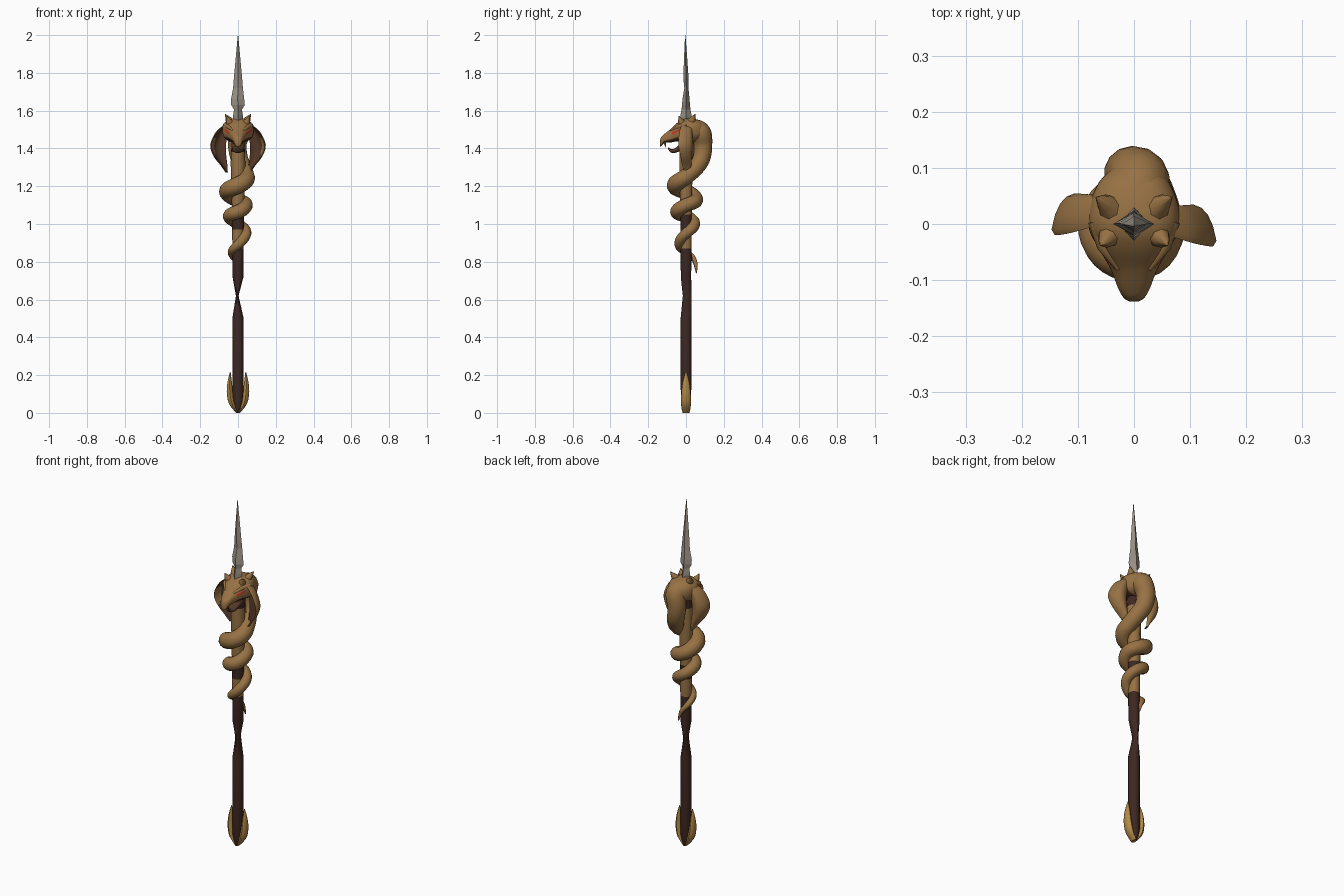
import bpy, bmesh, math
from mathutils import Vector

if "Cube" in bpy.data.objects:
    bpy.data.objects.remove(bpy.data.objects["Cube"])


def mat(name, rgb):
    m = bpy.data.materials.new(name)
    m.diffuse_color = (*rgb, 1)
    m.use_nodes = True
    m.node_tree.nodes["Principled BSDF"].inputs["Base Color"].default_value = m.diffuse_color
    return m


TAN = mat("tan_scales", (0.31, 0.168, 0.058))
WOOD = mat("dark_wood", (0.048, 0.021, 0.015))
STEEL = mat("grey_steel", (0.33, 0.29, 0.24))
GOLD = mat("old_gold", (0.44, 0.25, 0.06))
RED = mat("red_eye", (0.60, 0.04, 0.02))
DARK = mat("brown_underside", (0.085, 0.038, 0.02))


def loft(name, rings, mats, rule=None, smooth=45):
    """Skin closed rings of points; rule(centre, normal) picks a material index."""
    bm = bmesh.new()
    vs = [[bm.verts.new(p) for p in r] for r in rings]
    n = len(rings[0])
    for a, b in zip(vs, vs[1:]):
        for i in range(n):
            j = (i + 1) % n
            bm.faces.new((a[i], a[j], b[j], b[i]))
    bm.faces.new(vs[0][::-1])
    bm.faces.new(vs[-1])
    bmesh.ops.recalc_face_normals(bm, faces=bm.faces)
    for f in bm.faces:
        f.smooth = False
        if rule:
            f.material_index = rule(f.calc_center_median(), f.normal)
    me = bpy.data.meshes.new(name)
    bm.to_mesh(me)
    bm.free()
    for m in mats:
        me.materials.append(m)
    ob = bpy.data.objects.new(name, me)
    bpy.context.collection.objects.link(ob)
    if smooth:
        bpy.ops.object.select_all(action='DESELECT')
        ob.select_set(True)
        bpy.context.view_layer.objects.active = ob
        bpy.ops.object.shade_smooth_by_angle(angle=math.radians(smooth))
    return ob


def spline(rows, steps):
    """Catmull-Rom interpolation of equal-length tuples."""
    out = []
    P = [rows[0]] + list(rows) + [rows[-1]]
    for k in range(1, len(P) - 2):
        for s in range(steps):
            t = s / steps
            out.append(tuple(
                0.5 * (2 * b + (c - a) * t + (2 * a - 5 * b + 4 * c - d) * t * t
                       + (3 * b - a - 3 * c + d) * t ** 3)
                for a, b, c, d in zip(*P[k - 1:k + 3])))
    return out + [tuple(rows[-1])]


def zring(cx, cy, z, rx, ry, n, off=0.0):
    return [Vector((cx + rx * math.cos(off + math.tau * i / n),
                    cy + ry * math.sin(off + math.tau * i / n), z)) for i in range(n)]


def tube(name, pts, mats, n=14, rule=None):
    """Tube through (x, y, z, radius) points with a transported frame."""
    P = [Vector(p[:3]) for p in pts]
    T = [(P[min(i + 1, len(P) - 1)] - P[max(i - 1, 0)]).normalized() for i in range(len(P))]
    u = T[0].orthogonal().normalized()
    rings = []
    for i, p in enumerate(P):
        if i:
            u = T[i - 1].rotation_difference(T[i]) @ u
        v = T[i].cross(u)
        r = max(pts[i][3], 0.001)
        rings.append([p + r * (math.cos(math.tau * k / n) * u + math.sin(math.tau * k / n) * v)
                      for k in range(n)])
    return loft(name, rings, mats, rule)


# Shaft: wooden pole pinched at one height, tan in the upper coils, dark in the mouth
shaft_rows = [(0, 0, .002, .008, .02), (0, 0, .03, .022, .026), (0, 0, .07, .03, .029),
              (0, 0, .3, .03, .03), (0, 0, .50, .03, .03),
              (-.004, .006, .62, .007, .024), (0, 0, .72, .029, .029), (0, 0, .87, .03, .03),
              (0, 0, .97, .031, .031), (0, 0, 1.05, .032, .032), (0, 0, 1.22, .035, .035),
              (0, 0, 1.32, .039, .036), (0, 0, 1.38, .036, .035), (0, 0, 1.5, .034, .034)]
loft("shaft", [zring(*r, 10) for r in shaft_rows], [WOOD, TAN],
     lambda c, n: int(.87 < c.z < .97 or 1.05 < c.z < 1.38), 40)

# Gold claws clasping the foot of the shaft
claw_rows = spline([(.004, 0, .0, .006, .018), (.03, 0, .045, .016, .026), (.042, 0, .1, .017, .025),
                    (.044, 0, .16, .012, .018), (.041, 0, .217, .002, .003)], 4)
for s, side in ((-1, "left"), (1, "right")):
    loft(f"foot_claw_{side}", [zring(s * x, y, z, a, b, 8) for x, y, z, a, b in claw_rows], [GOLD])

# Spear blade: diamond section, flat faces
blade_rows = [(0, 0, 1.53, .028, .03), (0, 0, 1.575, .026, .03), (0, 0, 1.605, .021, .024),
              (0, 0, 1.63, .036, .021), (-.002, 0, 1.66, .035, .019), (0, .002, 1.72, .026, .011),
              (0, 0, 1.77, .022, .014), (0, -.002, 1.87, .013, .009), (0, -.004, 2.0, .001, .001)]
loft("spear_blade", [zring(*r, 4) for r in blade_rows], [STEEL], None, 0)


# Serpent body: (angle, height, coil radius, thickness), then the arched neck
def belly_rule(c, n):
    radial = Vector((c.x, c.y, 0)).normalized()
    return int(n.dot(radial) < -.55 and c.z < 1.48)


coil = [(80, .74, .056, .003), (95, .79, .05, .011), (130, .825, .043, .015), (180, .85, .036, .018),
        (270, .89, .036, .025), (360, .95, .043, .028), (450, 1.0, .045, .03), (540, 1.04, .046, .034),
        (630, 1.065, .047, .037), (720, 1.1, .042, .036), (810, 1.125, .052, .038),
        (900, 1.17, .058, .042), (990, 1.205, .057, .045), (1080, 1.25, .046, .043)]
path = [(R * math.cos(math.radians(a)), R * math.sin(math.radians(a)), z, r)
        for a, z, R, r in spline(coil, 8)]
neck = spline([path[-1], (.03, .05, 1.295, .044), (.006, .082, 1.35, .047), (-.004, .089, 1.42, .05),
               (.008, .075, 1.485, .056), (0, .03, 1.515, .045)], 6)
tube("serpent_body", path + neck[1:], [TAN, DARK], 14, belly_rule)


def yring(y, w, zc, h, n=36):
    """Rounded-box cross-section of the head at depth y."""
    q = lambda v: math.copysign(abs(v) ** .8, v)
    return [Vector((w * q(math.cos(math.tau * i / n)), y, zc + h * q(math.sin(math.tau * i / n))))
            for i in range(n)]


# Head with upper jaw, red eye slits and a dark palate
def head_rule(c, n):
    if n.z < -.5:
        return 2 if c.y < .03 else 0
    return int(-.074 < c.y < -.03 and abs(c.x) > .025
               and abs(c.z - (1.489 + .4 * (c.y + .05))) < .009)


head = [(.105, .03, 1.49, .03), (.075, .062, 1.495, .052), (.03, .08, 1.495, .064),
        (-.01, .08, 1.495, .062), (-.045, .062, 1.487, .05), (-.08, .042, 1.468, .036),
        (-.115, .028, 1.452, .024), (-.132, .018, 1.435, .024), (-.138, .008, 1.425, .014)]
loft("serpent_head", [yring(*r) for r in spline(head, 6)], [TAN, RED, DARK], head_rule)

# Open lower jaw, dark inside
jaw = [(.0, .036, 1.42, .03), (-.03, .032, 1.405, .02), (-.06, .024, 1.388, .012),
       (-.08, .017, 1.388, .010), (-.094, .006, 1.40, .006)]
loft("lower_jaw", [yring(*r, 14) for r in spline(jaw, 3)], [DARK])

# Horns, brow ridges, cheek flaps and fangs, mirrored
flap_rows = spline([(1.53, .045, .065, .03), (1.49, .055, .115, .045), (1.42, .07, .147, .05),
                    (1.36, .068, .130, .04), (1.31, .062, .092, .03), (1.272, .06, .066, .02)], 4)
for s, side in ((-1, "left"), (1, "right")):
    tube(f"rear_horn_{side}", [(s * .035, .02, 1.53, .028), (s * .052, .038, 1.558, .016),
                               (s * .068, .048, 1.582, .001)], [TAN], 8)
    tube(f"front_horn_{side}", [(s * .035, -.012, 1.52, .028), (s * .05, -.028, 1.546, .016),
                                (s * .06, -.038, 1.572, .001)], [TAN], 8)
    tube(f"brow_{side}", [(s * .07, .005, 1.522, .012), (s * .055, -.04, 1.517, .011),
                          (s * .028, -.08, 1.495, .005)], [TAN], 8)
    rings = []
    for z, xi, xo, d in flap_rows:
        back, front = [], []
        for k in range(7):
            t = k / 6
            x = (1 - t) ** 2 * xi + 2 * t * (1 - t) * (xo * .9) + t * t * xo
            y = (1 - t) ** 2 * .035 + 2 * t * (1 - t) * (.02 + d) + t * t * (.03 - d) + .01 * -s
            back.append(Vector((s * x, y, z)))
            front.append(Vector((s * (x - .006), y - .01, z)))
        rings.append(back + front[::-1])
    loft(f"cheek_flap_{side}", rings, [TAN, DARK],
         lambda c, n, s=s: int(n.dot(Vector((-s * .6, -.8, 0))) > .35 and abs(c.x) < .122))
    tube(f"fang_{side}", [(s * .017, -.112, 1.44, .006), (s * .016, -.112, 1.425, .005),
                          (s * .015, -.106, 1.405, .001)], [TAN], 6)
